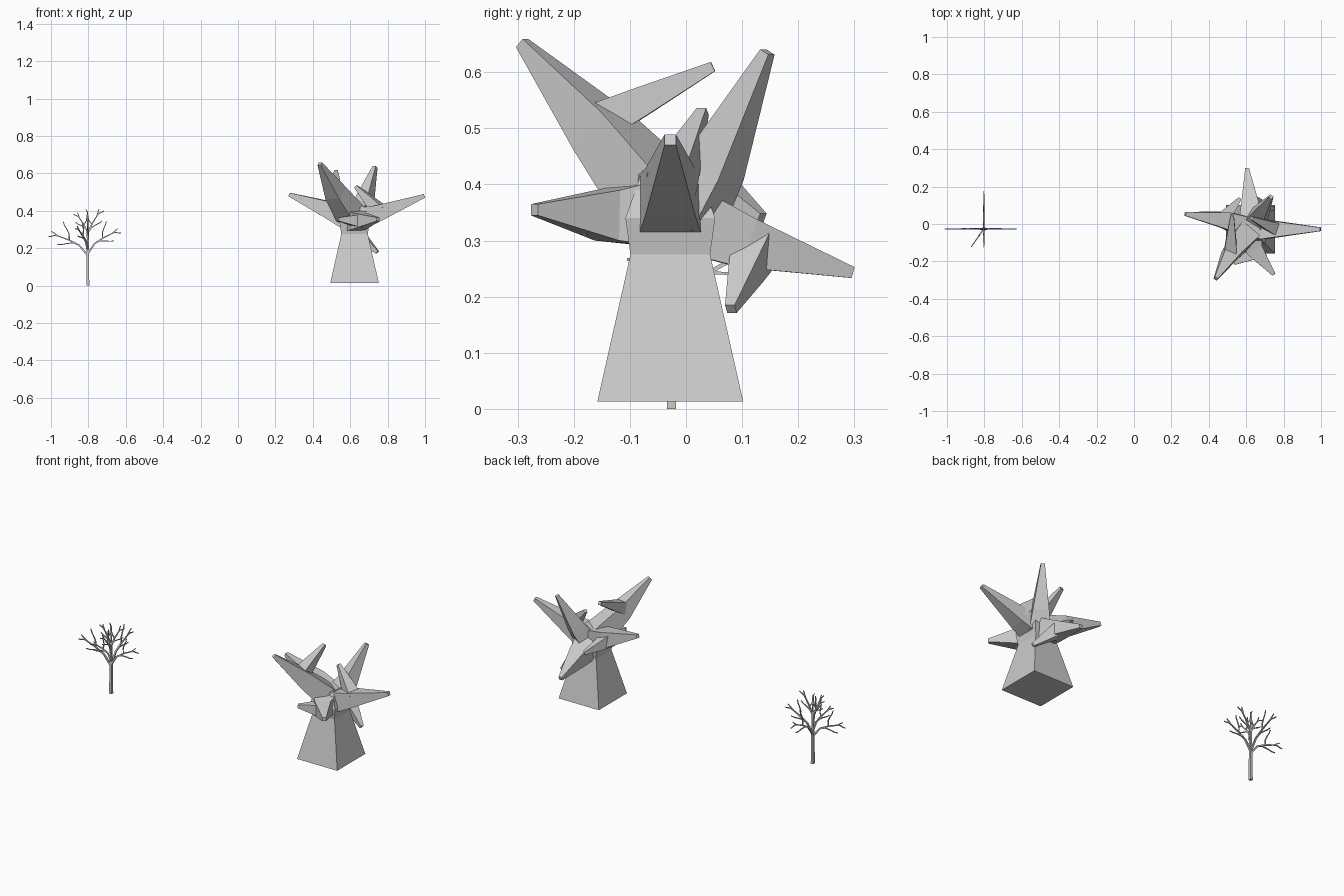
import bpy, bmesh, math
from mathutils import Vector

if "Cube" in bpy.data.objects:
    bpy.data.objects.remove(bpy.data.objects["Cube"])

AXIS = Vector((0.623, -0.028, 0))     # axis of the spiky canopy
TREE = Vector((-0.803, -0.026, 0))    # axis of the thin bare tree


def tapered(name, pts, radii):
    """Chain of four-sided tapered segments through pts."""
    bm = bmesh.new()
    last = len(pts) - 1
    rings = []
    for i, (p, r) in enumerate(zip(pts, radii)):
        d = (pts[min(i + 1, last)] - pts[max(i - 1, 0)]).normalized()
        side = d.cross(Vector((0, 0, 1)))
        side = side.normalized() if side.length > 0.05 else Vector((1, 0, 0))
        up = side.cross(d).normalized()
        rings.append([bm.verts.new(p + r * (a * side + b * up))
                      for a, b in ((1, 1), (-1, 1), (-1, -1), (1, -1))])
    for a, b in zip(rings, rings[1:]):
        for k in range(4):
            j = (k + 1) % 4
            bm.faces.new((a[k], a[j], b[j], b[k]))
    bm.faces.new(rings[0][::-1])
    bm.faces.new(rings[-1])
    bmesh.ops.recalc_face_normals(bm, faces=bm.faces)
    me = bpy.data.meshes.new(name)
    bm.to_mesh(me)
    bm.free()
    bpy.context.collection.objects.link(bpy.data.objects.new(name, me))


def column(name, base, heights, radii):
    tapered(name, [base + Vector((0, 0, z)) for z in heights], radii)


# Broad trunk and the body where the limbs meet
column("thick_trunk", AXIS, (0.013, 0.275, 0.34, 0.425), (0.13, 0.071, 0.08, 0.05))


def limb(name, joint, tip, fork_tip):
    """Limb from the body through a joint to its tip, with a fork at the joint."""
    core, joint, tip, fork_tip = AXIS + Vector((0, 0, 0.35)), Vector(joint), Vector(tip), Vector(fork_tip)
    tapered(name + "_limb", [core.lerp(joint, 0.2), joint, tip], (0.06, 0.045, 0.01))
    start = joint.lerp(tip, 0.08)
    tapered(name + "_fork", [start, start.lerp(fork_tip, 0.4), fork_tip], (0.036, 0.026, 0.009))


limb("right", (0.745, -0.028, 0.385), (0.997, -0.028, 0.48), (0.63, 0.03, 0.53))
limb("left", (0.49, 0.02, 0.405), (0.274, 0.054, 0.487), (0.565, 0.135, 0.34))
limb("tall_front", (0.522, -0.15, 0.495), (0.437, -0.292, 0.652), (0.525, 0.048, 0.61))
limb("back", (0.62, 0.11, 0.295), (0.605, 0.297, 0.243), (0.745, 0.08, 0.178))
limb("front", (0.645, -0.14, 0.345), (0.748, -0.27, 0.355), (0.535, -0.21, 0.355))

# Straight upper limb without a fork
tapered("tall_back_limb", [Vector((0.64, 0, 0.35)), Vector((0.67, 0.05, 0.43)),
                           Vector((0.733, 0.145, 0.636))], (0.055, 0.042, 0.01))

# Bare tree: trunk
column("thin_trunk", TREE, (0, 0.1, 0.2, 0.3, 0.4), (0.008, 0.007, 0.006, 0.0035, 0.002))


def branch(name, angle, start, move, radius, level):
    """Crooked branch in one vertical plane, with alternating twigs by rule."""
    c, s = math.cos(math.radians(angle)), math.sin(math.radians(angle))
    normal = Vector((-move[1], move[0]))
    path = [start + move * t + normal * h
            for t, h in ((0, 0), (0.3, 0.09), (0.55, 0.06), (0.8, 0.0), (1, 0))]
    pts = [TREE + Vector((p.x * c, p.x * s, min(p.y, 0.41))) for p in path]
    tapered(name, pts, [radius + (0.002 - radius) * i / 4 for i in range(5)])
    if level:
        for k, (node, turn) in enumerate(((1, -32), (2, 38), (3, -36))):
            a = math.radians(turn)
            m = Vector((move.x * math.cos(a) - move.y * math.sin(a),
                        move.x * math.sin(a) + move.y * math.cos(a)))
            branch(f"{name}_twig_{k + 1}", angle, path[node], m * (0.5, 0.45, 0.24)[k],
                   radius * 0.6, level - 1)


# Bare tree: main branches as direction, start height, outward reach, rise
for i, (angle, z, out, rise) in enumerate((
        (0, 0.17, 0.16, 0.135), (0, 0.22, 0.06, 0.19),
        (180, 0.16, 0.194, 0.13), (180, 0.24, 0.055, 0.15),
        (90, 0.17, 0.185, 0.14), (270, 0.23, 0.08, 0.14), (235, 0.19, 0.1, 0.13))):
    branch(f"thin_branch_{i + 1}", angle, Vector((0, z)), Vector((out, rise)), 0.005, 1)
